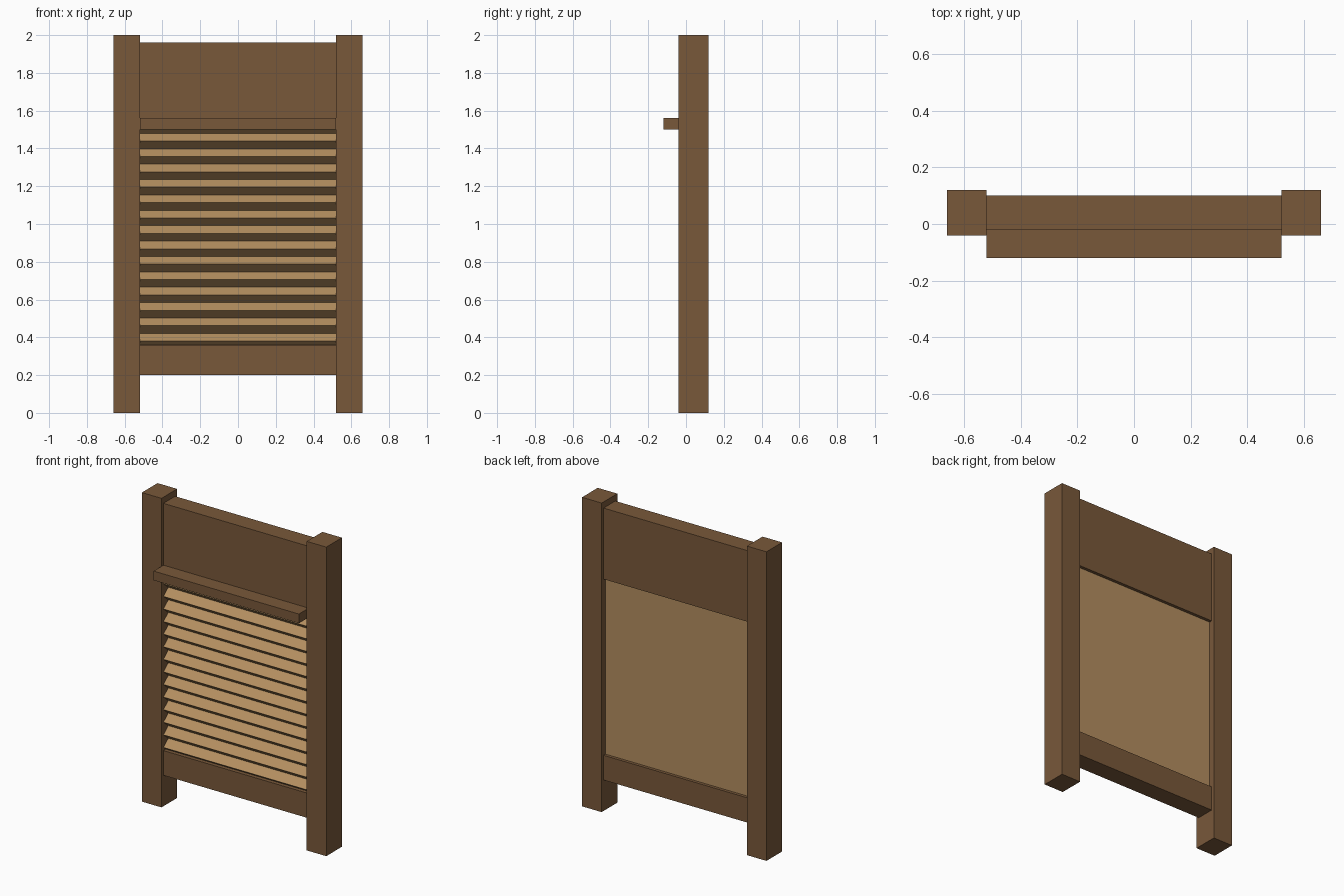
import bpy
import math

if "Cube" in bpy.data.objects:
    bpy.data.objects.remove(bpy.data.objects["Cube"])


def material(name, rgb):
    mat = bpy.data.materials.new(name)
    mat.diffuse_color = (*rgb, 1)
    mat.use_nodes = True
    mat.node_tree.nodes["Principled BSDF"].inputs["Base Color"].default_value = mat.diffuse_color
    return mat


dark_wood = material("dark_wood", (0.19, 0.098, 0.042))
light_wood = material("light_wood", (0.45, 0.27, 0.115))


def mesh_object(name, verts, faces, mat):
    mesh = bpy.data.meshes.new(name)
    mesh.from_pydata(verts, [], faces)
    mesh.materials.append(mat)
    obj = bpy.data.objects.new(name, mesh)
    bpy.context.collection.objects.link(obj)
    return obj


def box(name, x, y, z, mat):
    verts = [(a, b, c) for c in z for a, b in
             ((x[0], y[0]), (x[1], y[0]), (x[1], y[1]), (x[0], y[1]))]
    faces = [(3, 2, 1, 0), (4, 5, 6, 7)]
    faces += [(i, (i + 1) % 4, (i + 1) % 4 + 4, i + 4) for i in range(4)]
    return mesh_object(name, verts, faces, mat)


# Side posts
box("left_post", (-0.66, -0.52), (-0.04, 0.12), (0, 2), dark_wood)
box("right_post", (0.52, 0.66), (-0.04, 0.12), (0, 2), dark_wood)

# Cross pieces between the posts
W = (-0.52, 0.52)
box("top_panel", W, (-0.02, 0.10), (1.50, 1.96), dark_wood)
box("bottom_rail", W, (-0.02, 0.10), (0.20, 0.36), dark_wood)
box("ledge", W, (-0.12, -0.02), (1.50, 1.56), dark_wood)

# Rubbing board: wavy front profile with a flat back, extruded along x
RIDGES, STEPS = 14, 4
Z0, Z1, BACK, MID, AMP = 0.36, 1.50, 0.08, 0.005, 0.025
n = RIDGES * STEPS
profile = [(MID - AMP * math.sin(2 * math.pi * i / STEPS), Z0 + (Z1 - Z0) * i / n)
           for i in range(n + 1)]
profile += [(BACK, Z1), (BACK, Z0)]
m = len(profile)
verts = [(x, y, z) for x in W for y, z in profile]
faces = [(i, i + m, (i + 1) % m + m, (i + 1) % m) for i in range(m)]
faces += [tuple(range(m)), tuple(range(2 * m - 1, m - 1, -1))]
mesh_object("ridged_board", verts, faces, light_wood)
